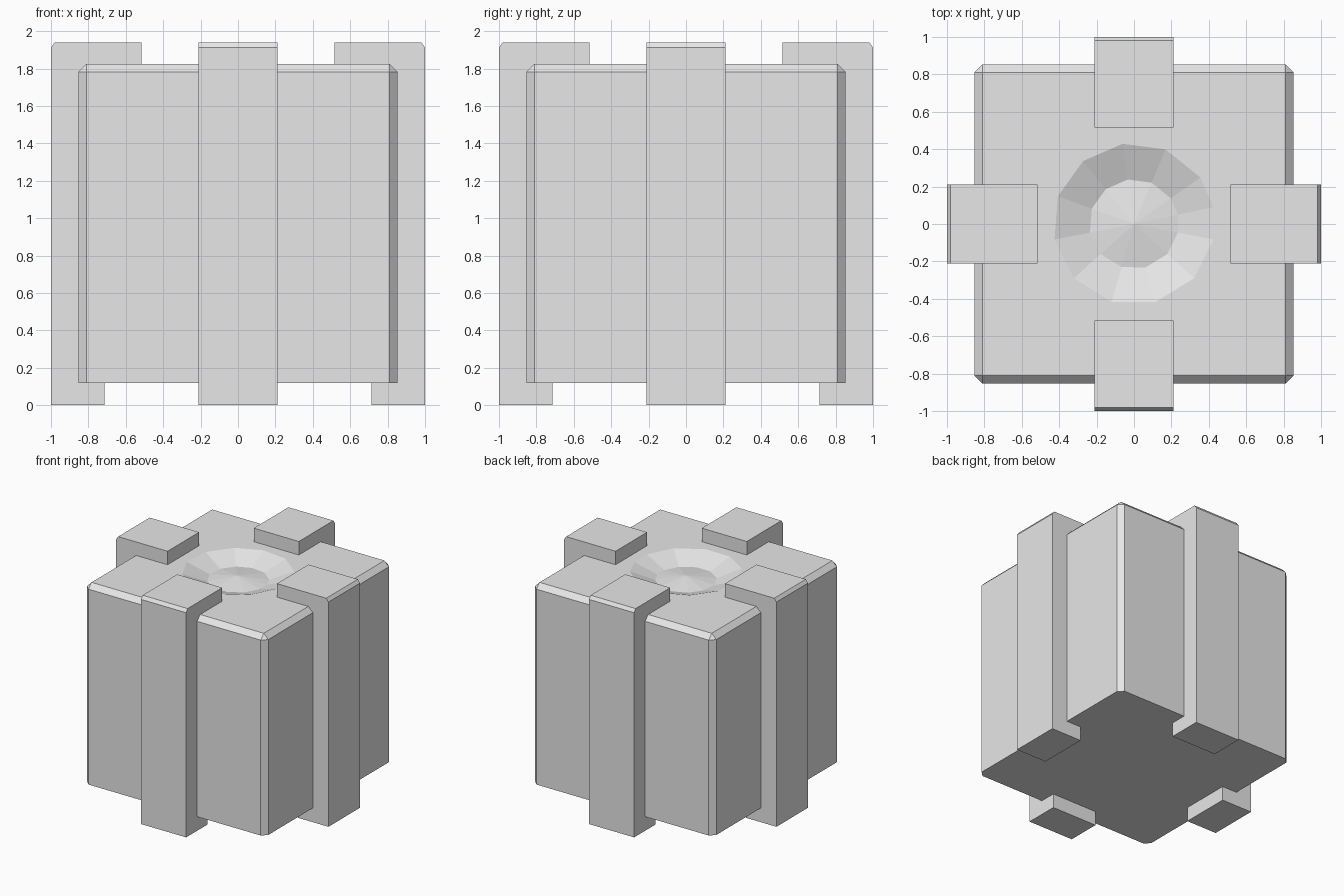
import bpy, bmesh
from math import cos, sin, radians, pi
from mathutils import Matrix

old = bpy.data.objects.get("Cube")
if old:
    bpy.data.objects.remove(old, do_unlink=True)

grey = bpy.data.materials.new("light_grey")
grey.use_nodes = True
grey.diffuse_color = (0.8, 0.8, 0.8, 1)
grey.node_tree.nodes["Principled BSDF"].inputs["Base Color"].default_value = (0.8, 0.8, 0.8, 1)

BOTTOM, TOP, HALF = 0.12, 1.825, 0.853


def finish(bm, name):
    bmesh.ops.recalc_face_normals(bm, faces=bm.faces[:])
    mesh = bpy.data.meshes.new(name)
    bm.to_mesh(mesh)
    bm.free()
    mesh.materials.append(grey)
    obj = bpy.data.objects.new(name, mesh)
    bpy.context.collection.objects.link(obj)
    return obj


def build_body():
    bm = bmesh.new()
    bmesh.ops.create_cube(bm, size=1)
    for v in bm.verts:
        v.co = (v.co.x * 2 * HALF, v.co.y * 2 * HALF, TOP if v.co.z > 0 else BOTTOM)
    # chamfer every edge except those around the base
    edges = [e for e in bm.edges if any(v.co.z > 1 for v in e.verts)]
    bmesh.ops.bevel(bm, geom=edges, offset=0.042, segments=1, affect='EDGES')

    # open the top face and cut the faceted dish into it
    bm.faces.ensure_lookup_table()
    lid = max(bm.faces, key=lambda f: f.calc_center_median().z)
    border = lid.edges[:]
    bmesh.ops.delete(bm, geom=[lid], context='FACES_ONLY')
    angles = [98, 67, 35, 12, -11, -42, -75, -106, -138, -169, -200, -231]

    def ring(radius, z):
        return [bm.verts.new((radius * cos(radians(a)), radius * sin(radians(a)), z))
                for a in angles]

    rim, floor = ring(0.433, TOP), ring(0.24, TOP - 0.07)
    peak = bm.verts.new((0, 0, TOP - 0.035))
    for i in range(len(angles)):
        j = (i + 1) % len(angles)
        bm.faces.new((rim[i], rim[j], floor[j], floor[i]))
        bm.faces.new((floor[i], floor[j], peak))
    border += [bm.edges.get((rim[i - 1], rim[i])) for i in range(len(rim))]
    bmesh.ops.triangle_fill(bm, edges=border, use_beauty=True)
    return finish(bm, "body")


def build_strap(name, turn):
    # C-shaped clamp profile (outward distance, height), extruded sideways
    profile = [(0.715, 0), (1, 0), (1, 1.912), (0.98, 1.94), (0.515, 1.94),
               (0.515, TOP), (0.8, TOP), (0.8, BOTTOM), (0.715, BOTTOM)]
    bm = bmesh.new()
    face = bm.faces.new([bm.verts.new((r, -0.212, z)) for r, z in profile])
    side = bmesh.ops.extrude_face_region(bm, geom=[face])["geom"]
    moved = [g for g in side if isinstance(g, bmesh.types.BMVert)]
    bmesh.ops.translate(bm, verts=moved, vec=(0, 0.424, 0))
    bmesh.ops.transform(bm, matrix=Matrix.Rotation(turn * pi / 2, 4, 'Z'), verts=bm.verts[:])
    return finish(bm, name)


build_body()
for turn, side in enumerate(("left", "back", "right", "front")):
    build_strap(side + "_strap", turn)
